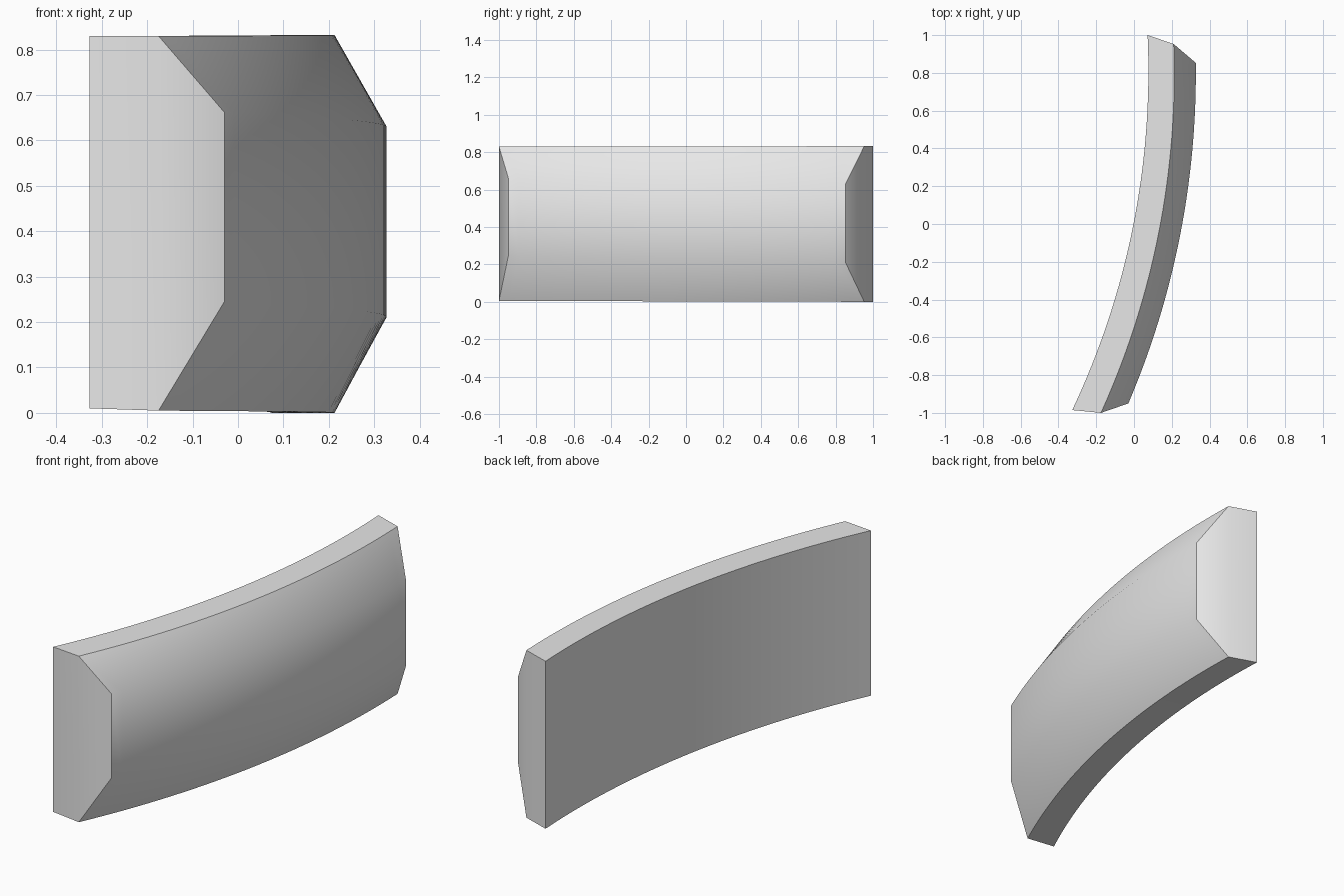
import bpy, bmesh, math

if "Cube" in bpy.data.objects:
    bpy.data.objects.remove(bpy.data.objects["Cube"])

# Concentric arcs swept in plan around one centre
CX, CY = -4.12, 0.82
SEGMENTS = 32

# Section rails: (near x, y, z) -> (far x, y, z)
RAILS = [
    ((-0.327, -0.985, 0.830), (0.072, 1.000, 0.832)),   # back top
    ((-0.175, -1.000, 0.830), (0.210, 0.953, 0.832)),   # shoulder top
    ((-0.030, -0.950, 0.662), (0.327, 0.853, 0.629)),   # face top
    ((-0.030, -0.950, 0.245), (0.327, 0.853, 0.210)),   # face bottom
    ((-0.175, -1.000, 0.005), (0.210, 0.953, 0.000)),   # shoulder bottom
    ((-0.327, -0.985, 0.010), (0.072, 1.000, 0.000)),   # back bottom
]


def polar(p):
    dx, dy = p[0] - CX, p[1] - CY
    return math.hypot(dx, dy), math.atan2(dy, dx), p[2]


def rail_point(rail, t):
    r, a, z = (u + (v - u) * t for u, v in zip(polar(rail[0]), polar(rail[1])))
    return CX + r * math.cos(a), CY + r * math.sin(a), z


# Sweep the section along the arc
bm = bmesh.new()
rings = [[bm.verts.new(rail_point(rail, i / SEGMENTS)) for rail in RAILS]
         for i in range(SEGMENTS + 1)]
n = len(RAILS)
for a, b in zip(rings, rings[1:]):
    for k in range(n):
        j = (k + 1) % n
        bm.faces.new((a[k], a[j], b[j], b[k]))

# Each end is a flat strip plus an angled trapezoid
for ring in (rings[0], rings[-1]):
    bm.faces.new((ring[0], ring[1], ring[4], ring[5]))
    bm.faces.new(ring[1:5])
bmesh.ops.recalc_face_normals(bm, faces=bm.faces)

mesh = bpy.data.meshes.new("curved_block")
bm.to_mesh(mesh)
bm.free()
block = bpy.data.objects.new("curved_block", mesh)
bpy.context.collection.objects.link(block)

# One plain grey
grey = bpy.data.materials.new("light_grey")
grey.diffuse_color = (0.8, 0.8, 0.8, 1)
grey.use_nodes = True
grey.node_tree.nodes["Principled BSDF"].inputs["Base Color"].default_value = grey.diffuse_color
mesh.materials.append(grey)

# Rounded front shading, crisp outer edges
bpy.context.view_layer.objects.active = block
block.select_set(True)
bpy.ops.object.shade_smooth_by_angle(angle=math.radians(42))
